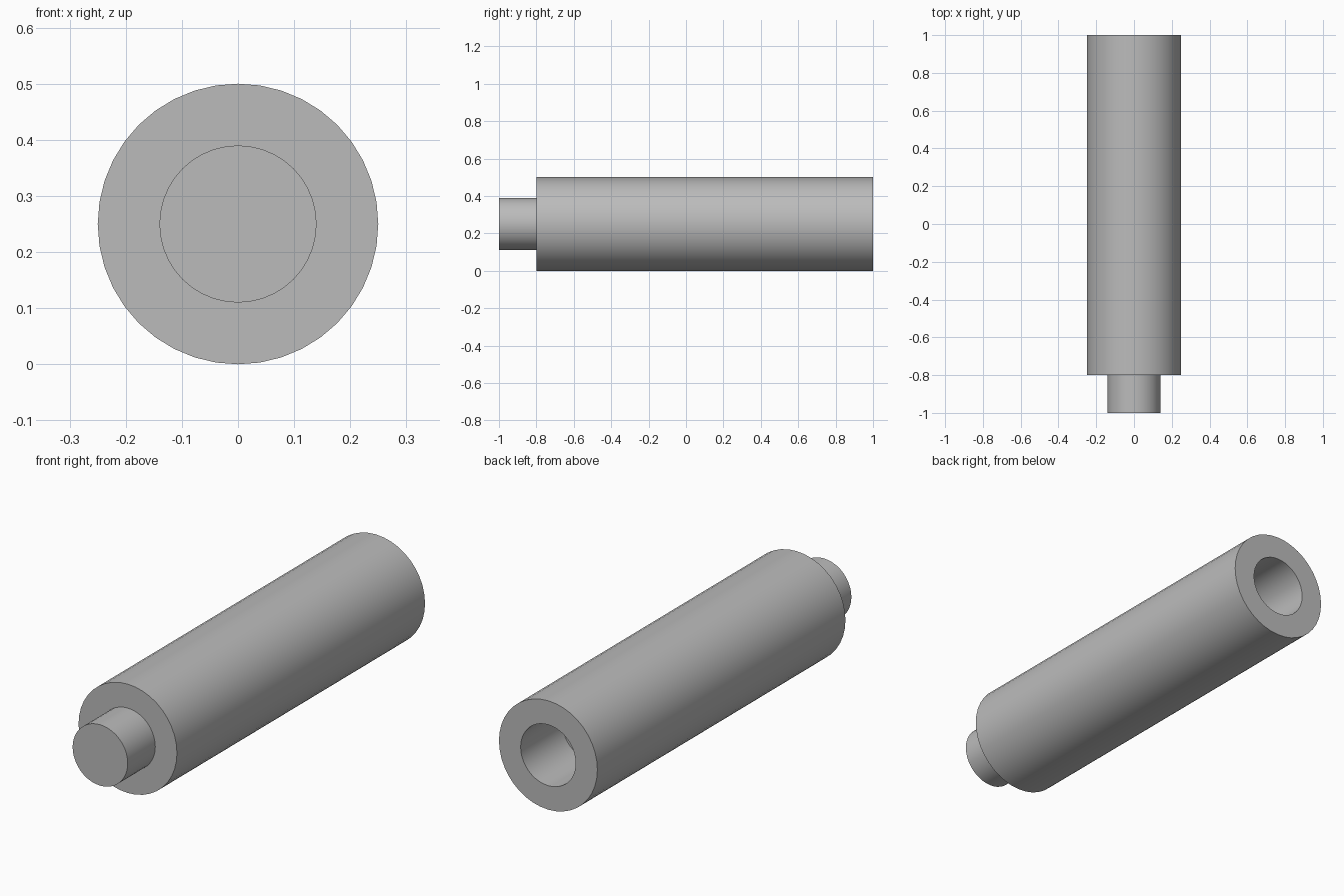
import bpy, bmesh, math
from mathutils import Matrix, Vector

cube = bpy.data.objects.get("Cube")
if cube:
    bpy.data.objects.remove(cube, do_unlink=True)

SEGMENTS = 40
BODY_R, PEG_R = 0.25, 0.14
FRONT, SHOULDER, BORE_FLOOR, BACK = -1.0, -0.8, 0.7, 1.0

grey = bpy.data.materials.new("plain grey")
grey.use_nodes = True
colour = (0.5, 0.5, 0.5, 1)
grey.diffuse_color = colour
grey.node_tree.nodes["Principled BSDF"].inputs["Base Color"].default_value = colour

# Half profile (radius, y): peg, shoulder, sleeve, rim, blind bore
profile = [(0, FRONT), (PEG_R, FRONT), (PEG_R, SHOULDER), (BODY_R, SHOULDER),
           (BODY_R, BACK), (PEG_R, BACK), (PEG_R, BORE_FLOOR), (0, BORE_FLOOR)]

# Turn the profile around the long axis
bm = bmesh.new()
verts = [bm.verts.new((0, y, r)) for r, y in profile]
edges = [bm.edges.new(pair) for pair in zip(verts, verts[1:])]
bmesh.ops.spin(bm, geom=verts + edges, cent=(0, 0, 0), axis=(0, 1, 0),
               angle=math.tau, steps=SEGMENTS)
bmesh.ops.remove_doubles(bm, verts=bm.verts[:], dist=0.0001)
bmesh.ops.recalc_face_normals(bm, faces=bm.faces[:])
bmesh.ops.translate(bm, verts=bm.verts[:], vec=(0, 0, BODY_R))

mesh = bpy.data.meshes.new("socketed_pin")
bm.to_mesh(mesh)
bm.free()
mesh.materials.append(grey)
pin = bpy.data.objects.new("socketed_pin", mesh)
bpy.context.collection.objects.link(pin)

# Smooth walls, crisp rims
bpy.ops.object.select_all(action='DESELECT')
pin.select_set(True)
bpy.context.view_layer.objects.active = pin
bpy.ops.object.shade_smooth_by_angle(angle=math.radians(30))
